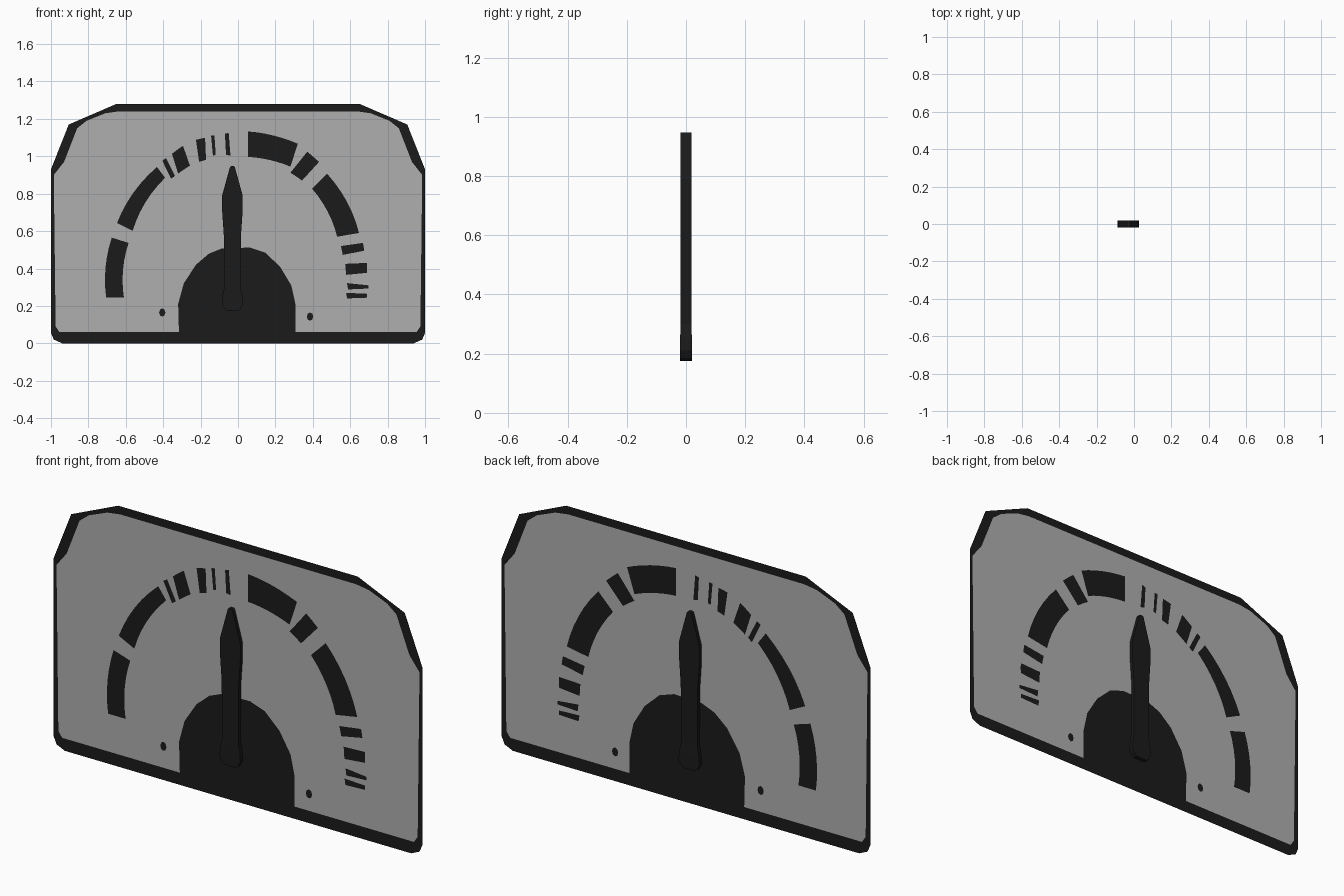
import bpy, bmesh, math
from mathutils import Vector
from mathutils.geometry import delaunay_2d_cdt

if "Cube" in bpy.data.objects:
    bpy.data.objects.remove(bpy.data.objects["Cube"])


def material(name, v):
    m = bpy.data.materials.new(name)
    m.diffuse_color = (v, v, v, 1)
    m.use_nodes = True
    m.node_tree.nodes["Principled BSDF"].inputs["Base Color"].default_value = m.diffuse_color
    return m


BLACK = material("gauge black", 0.0105)
GREY = material("dial grey", 0.43)


def add_object(name, bm, mats):
    me = bpy.data.meshes.new(name)
    bm.to_mesh(me)
    bm.free()
    for m in mats:
        me.materials.append(m)
    ob = bpy.data.objects.new(name, me)
    bpy.context.collection.objects.link(ob)
    return ob


def mirror(half):
    """Close a left-hand profile with its mirror image."""
    return half + [(-x, z) for x, z in reversed(half)]


def ccw(pts):
    area = sum(a[0] * b[1] - b[0] * a[1] for a, b in zip(pts, pts[1:] + pts[:1]))
    return pts if area > 0 else pts[::-1]


def sweep(p, q, n=6, cz=0.3):
    """Curved edge from p to q around the dial centre, angles from vertical."""
    ap, aq = math.atan2(p[0], p[1] - cz), math.atan2(q[0], q[1] - cz)
    rp, rq = math.hypot(p[0], p[1] - cz), math.hypot(q[0], q[1] - cz)
    out = []
    for i in range(n + 1):
        t = i / n
        a, r = ap + (aq - ap) * t, rp + (rq - rp) * t
        out.append((r * math.sin(a), cz + r * math.cos(a)))
    return out


def ellipse(x, z, rx, rz, n=8):
    return [(x + rx * math.cos(i * math.tau / n), z + rz * math.sin(i * math.tau / n))
            for i in range(n)]


# Plate outline, grey dial field and dark hub
outline = mirror([(-0.94, 0), (-0.985, 0.02), (-1, 0.055), (-1, 0.93), (-0.905, 1.17),
                  (-0.65, 1.28)])
field = mirror([(-0.955, 0.06), (-0.975, 0.09), (-0.985, 0.9), (-0.93, 0.97),
                (-0.86, 1.15), (-0.81, 1.19), (-0.71, 1.23), (-0.64, 1.24)])
hub = [(-0.315, 0.03), (-0.32, 0.21), (-0.29, 0.32), (-0.225, 0.42), (-0.155, 0.48),
       (-0.085, 0.508), (0.065, 0.512), (0.145, 0.485), (0.225, 0.41), (0.285, 0.31),
       (0.307, 0.21), (0.307, 0.03)]

# Scale marks: outer start, outer end, inner end, inner start
marks = [
    (-.705, .245, -.675, .565, -.585, .537, -.61, .245),
    (-.647, .643, -.433, .943, -.39, .885, -.563, .602),
    (-.405, .977, -.385, .99, -.337, .895, -.358, .88),
    (-.353, 1.013, -.294, 1.056, -.257, .95, -.32, .907),
    (-.225, 1.088, -.176, 1.099, -.171, .981, -.208, .97),
    (-.144, 1.11, -.126, 1.112, -.119, 1.008, -.134, 1.003),
    (-.07, 1.12, -.05, 1.126, -.04, 1.003, -.064, 1.008),
    (.054, 1.133, .32, 1.067, .28, .945, .054, .997),
    (.37, 1.024, .433, .97, .342, .87, .28, .912),
    (.476, .907, .647, .59, .53, .57, .396, .827),
    (.668, .537, .675, .495, .56, .473, .55, .52),
    (.69, .43, .69, .377, .577, .366, .573, .425),
    (.698, .31, .698, .293, .588, .288, .583, .322),
    (.69, .265, .69, .244, .583, .24, .578, .27),
]
shapes = [outline, field, hub, ellipse(-0.405, 0.165, 0.017, 0.022),
          ellipse(0.385, 0.143, 0.017, 0.022)]
for m in marks:
    a, b, c, d = (m[0:2], m[2:4], m[4:6], m[6:8])
    shapes.append(sweep(a, b) + sweep(c, d))

# Gauge plate: one flat sheet cut along every outline
verts, faces = [], []
for s in shapes:
    s = ccw(s)
    faces.append(list(range(len(verts), len(verts) + len(s))))
    verts += [Vector(p) for p in s]
co, _, tris, _, _, owners = delaunay_2d_cdt(verts, [], faces, 1, 1e-5)
bm = bmesh.new()
bv = [bm.verts.new((p.x, 0, p.y)) for p in co]
for t, own in zip(tris, owners):
    f = bm.faces.new([bv[i] for i in t])
    f.material_index = 1 if 1 in own and max(own) == 1 else 0
add_object("gauge_plate", bm, [BLACK, GREY])

# Needle: extruded pointer, slightly thicker at its foot
profile = [(0.03, 0.175), (0.043, 0.185), (0.057, 0.21), (0.054, 0.25), (0.044, 0.30),
           (0.046, 0.58), (0.055, 0.71), (0.055, 0.79), (0.013, 0.942), (0.008, 0.947)]
bm = bmesh.new()
rings = []
for side in (-1, 1):
    rings.append([[bm.verts.new((-0.03 + k * w, side * (0.02 if z < 0.26 else 0.018), z))
                   for w, z in profile] for k in (-1, 1)])
(fl, fr), (bl, br) = rings
n = len(profile)
for i in range(n - 1):
    j = i + 1
    bm.faces.new((fl[i], fr[i], fr[j], fl[j]))
    bm.faces.new((bl[i], bl[j], br[j], br[i]))
    bm.faces.new((fr[i], br[i], br[j], fr[j]))
    bm.faces.new((fl[i], fl[j], bl[j], bl[i]))
bm.faces.new((fl[0], bl[0], br[0], fr[0]))
bm.faces.new((fl[-1], fr[-1], br[-1], bl[-1]))
bmesh.ops.recalc_face_normals(bm, faces=bm.faces)
add_object("needle", bm, [BLACK])
